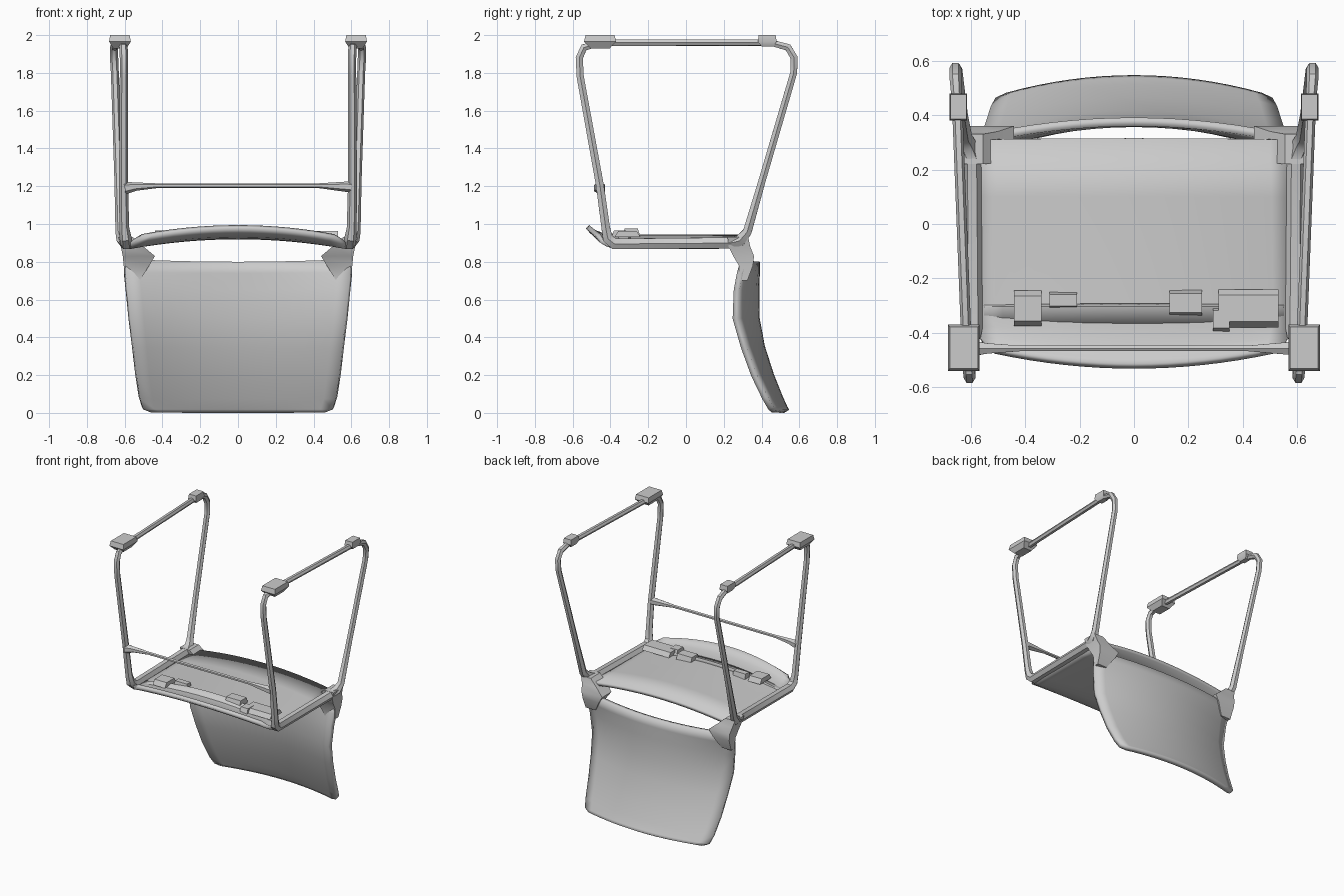
import bpy, bmesh
from mathutils import Vector

if "Cube" in bpy.data.objects:
    bpy.data.objects.remove(bpy.data.objects["Cube"])


def finish(name, bm, thick=0, bevel=0):
    bmesh.ops.recalc_face_normals(bm, faces=bm.faces)
    me = bpy.data.meshes.new(name)
    bm.to_mesh(me)
    bm.free()
    ob = bpy.data.objects.new(name, me)
    bpy.context.collection.objects.link(ob)
    if thick:
        m = ob.modifiers.new("thickness", "SOLIDIFY")
        m.thickness, m.offset = thick, 0
    if bevel:
        m = ob.modifiers.new("soft edge", "BEVEL")
        m.width, m.segments = bevel, 2
    bpy.ops.object.select_all(action="DESELECT")
    bpy.context.view_layer.objects.active = ob
    ob.select_set(True)
    bpy.ops.object.shade_smooth_by_angle(angle=0.6)
    return ob


def sheet(name, rows, thick, cols=16):
    """Curved panel; each row is (half width, edge y, edge z, centre y, centre z)."""
    bm = bmesh.new()
    grid = []
    for hw, ye, ze, yc, zc in rows:
        line = []
        for i in range(cols + 1):
            t = 2 * i / cols - 1
            k = t * t
            line.append(bm.verts.new((hw * t, yc + (ye - yc) * k, zc + (ze - zc) * k)))
        grid.append(line)
    for a, b in zip(grid, grid[1:]):
        for i in range(cols):
            bm.faces.new((a[i], a[i + 1], b[i + 1], b[i]))
    return finish(name, bm, thick)


def loft(name, sections):
    """Four-sided solid through (x0, x1, y0, y1, z) rectangles."""
    bm = bmesh.new()
    rings = [[bm.verts.new(p) for p in ((a, c, z), (b, c, z), (b, d, z), (a, d, z))]
             for a, b, c, d, z in sections]
    bm.faces.new(rings[0])
    bm.faces.new(rings[-1])
    for r, q in zip(rings, rings[1:]):
        for i in range(4):
            bm.faces.new((r[i], r[(i + 1) % 4], q[(i + 1) % 4], q[i]))
    return finish(name, bm)


def tube(name, pts, closed=False, sides=6):
    """Tube through (x, y, z, radius) points, with mitred flat-sided rings."""
    from math import cos, sin, tau
    bm = bmesh.new()
    n = len(pts)
    P = [Vector(p[:3]) for p in pts]
    ref = Vector((1, 0, 0)) if closed else Vector((0, 0, 1))
    rings = []
    for i in range(n):
        a = P[i - 1] if (closed or i) else P[0]
        b = P[(i + 1) % n] if (closed or i < n - 1) else P[i]
        d1, d2 = (P[i] - a), (b - P[i])
        d = (d1.normalized() + d2.normalized()).normalized()
        u = d.cross(ref).normalized()
        v = u.cross(d)
        rings.append([bm.verts.new(P[i] + pts[i][3] * (cos(tau * (s + .5) / sides) * u
                                                       + sin(tau * (s + .5) / sides) * v))
                      for s in range(sides)])
    for i in range(n if closed else n - 1):
        r, q = rings[i], rings[(i + 1) % n]
        for s in range(sides):
            bm.faces.new((r[s], r[(s + 1) % sides], q[(s + 1) % sides], q[s]))
    if not closed:
        bm.faces.new(rings[0])
        bm.faces.new(rings[-1])
    return finish(name, bm)


# The chair stands upside down: backrest at the bottom, legs pointing up
sheet("backrest", [
    (.600, .305, .81, .375, .80), (.600, .285, .74, .375, .74),
    (.590, .268, .65, .372, .65), (.575, .262, .50, .374, .50),
    (.557, .305, .35, .402, .35), (.540, .360, .20, .450, .20),
    (.522, .418, .08, .498, .08), (.505, .450, .025, .523, .025),
    (.465, .468, .008, .533, .008)], .032)

# Dished seat with the front edge rolled up
sheet("seat", [
    (.570, .310, .885, .315, .932), (.575, .10, .88, .10, .932),
    (.580, -.29, .88, -.29, .932), (.575, -.38, .88, -.38, .935),
    (.565, -.42, .895, -.45, .943), (.550, -.445, .91, -.50, .962),
    (.510, -.465, .94, -.522, .985)], .026)

# Stiffening ridge and mounting blocks under the seat
sheet("seat_ridge", [
    (.55, -.295, .885, -.295, .94), (.55, -.305, .90, -.305, .958),
    (.55, -.375, .885, -.375, .94)], .01)
for i, (x, y, w, d, z) in enumerate([(-.39, -.31, .10, .13, .965), (-.26, -.28, .10, .06, .968),
                                     (.19, -.29, .12, .10, .975), (.42, -.31, .22, .14, .962),
                                     (.32, -.35, .06, .09, .965)]):
    loft(f"seat_block_{i}", [(x - w / 2, x + w / 2, y - d / 2, y + d / 2, .93),
                             (x - w / 2, x + w / 2, y - d * .35, y + d * .35, z)])

for s, side in ((-1, "left"), (1, "right")):
    # Closed leg loop: seat rail, rear leg, floor runner, front leg
    path = [(.590, -.38, .895, .034), (.595, .24, .900, .034), (.610, .29, .915, .034),
            (.622, .325, .96, .027), (.632, .40, 1.22, .022), (.652, .570, 1.80, .021),
            (.656, .573, 1.88, .022), (.656, .540, 1.935, .022), (.650, .45, 1.960, .019),
            (.615, -.45, 1.960, .019), (.606, -.540, 1.935, .022), (.604, -.565, 1.88, .022),
            (.604, -.560, 1.78, .022), (.606, -.455, 1.20, .024), (.602, -.425, .98, .026),
            (.595, -.415, .925, .032)]
    tube(f"leg_loop_{side}", [(s * x, y, z, r) for x, y, z, r in path], closed=True)

    # Floor pads
    def pad(name, x, y, w, d, z):
        x *= s
        loft(name, [(x - w * .3, x + w * .3, y - d * .3, y + d * .3, z),
                    (x - w / 2, x + w / 2, y - d / 2, y + d / 2, 1.965),
                    (x - w * .45, x + w * .45, y - d * .45, y + d * .45, 2.0)])
    pad(f"front_pad_{side}", .625, -.455, .115, .17, 1.93)
    pad(f"rear_pad_{side}", .645, .43, .065, .10, 1.94)

    # Arm joining the backrest to the rear seat corner
    arm = [(.555, .635, .22, .33, .93), (.50, .62, .225, .34, .88), (.44, .61, .25, .36, .83),
           (.47, .605, .28, .355, .78), (.52, .60, .285, .325, .70)]
    loft(f"back_arm_{side}", [(min(s * a, s * b), max(s * a, s * b), c, d, z)
                              for a, b, c, d, z in arm])

# Crossbar between the front legs, flared at its ends
tube("front_crossbar", [(-.60, -.457, 1.19, .034), (-.54, -.457, 1.198, .022),
                        (-.42, -.457, 1.203, .012), (.42, -.457, 1.203, .012),
                        (.58, -.457, 1.197, .028), (.60, -.457, 1.195, .028)])
